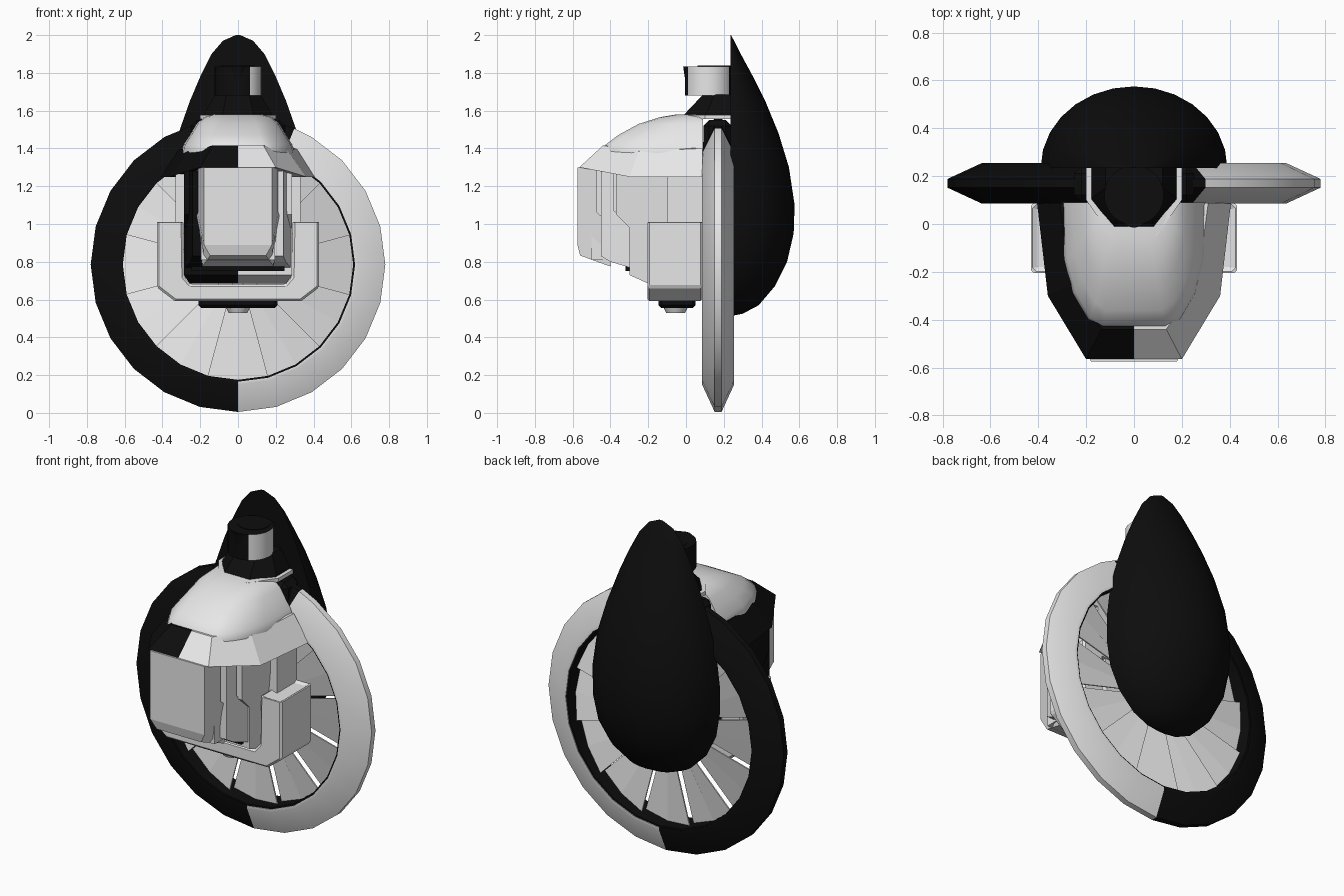
import bpy, bmesh, math

if "Cube" in bpy.data.objects:
    bpy.data.objects.remove(bpy.data.objects["Cube"])


def material(name, v):
    m = bpy.data.materials.new(name)
    m.diffuse_color = (v, v, v, 1)
    m.use_nodes = True
    m.node_tree.nodes["Principled BSDF"].inputs["Base Color"].default_value = m.diffuse_color
    return m


WHITE = material("white", 0.8)
BLACK = material("black", 0.004)
CZ, CY = 0.785, 0.17      # wheel centre


def finish(name, bm, mats, smooth=None, bevel=0):
    bmesh.ops.recalc_face_normals(bm, faces=bm.faces)
    me = bpy.data.meshes.new(name)
    bm.to_mesh(me)
    bm.free()
    ob = bpy.data.objects.new(name, me)
    bpy.context.collection.objects.link(ob)
    for m in mats:
        me.materials.append(m)
    if bevel:
        b = ob.modifiers.new("bevel", "BEVEL")
        b.width, b.segments, b.angle_limit = bevel, 1, math.radians(40)
    if smooth:
        bpy.ops.object.select_all(action="DESELECT")
        ob.select_set(True)
        bpy.context.view_layer.objects.active = ob
        bpy.ops.object.shade_smooth_by_angle(angle=math.radians(smooth))
    return ob


def loft_mesh(rings):
    """Bridge closed loops of equal length and cap both ends."""
    bm = bmesh.new()
    loops = [[bm.verts.new(p) for p in r] for r in rings]
    n = len(loops[0])
    for a, b in zip(loops, loops[1:]):
        for i in range(n):
            j = (i + 1) % n
            bm.faces.new((a[i], a[j], b[j], b[i]))
    bm.faces.new(loops[0])
    bm.faces.new(loops[-1])
    return bm


def loft(name, rings, mat, smooth=None, bevel=0):
    return finish(name, loft_mesh(rings), [mat], smooth, bevel)


def two_tone(name, rings):
    """Build the right half in white and its mirror image in black."""
    for s, side, mat in ((1, "right", WHITE), (-1, "left", BLACK)):
        bm = loft_mesh([[(s * x, y, z) for x, y, z in r] for r in rings])
        inner = [f for f in bm.faces if all(abs(v.co.x) < 1e-5 for v in f.verts)]
        bmesh.ops.delete(bm, geom=inner, context="FACES")
        finish(f"{name}_{side}", bm, [mat])


def mirrored(half, z):
    """Full loop from a half outline that does not touch x = 0."""
    return [(x, y, z) for x, y in half] + [(-x, y, z) for x, y in reversed(half)]


def box(name, x, y0, y1, z0, z1, mat, bevel=0):
    half = [(x, y1), (x, y0)]
    return loft(name, [mirrored(half, z0), mirrored(half, z1)], mat, None, bevel)


def polar(r, deg, y):
    a = math.radians(deg)
    return (r * math.sin(a), y, CZ + r * math.cos(a))


# wheel rim, split into a white arc and a black arc
RIM = [(0.62, -0.085), (0.635, -0.085), (0.78, -0.018), (0.78, 0.018),
       (0.635, 0.085), (0.62, 0.085)]
arcs = (("rim_right", [22.5] + list(range(30, 181, 15)), WHITE),
        ("rim_left", list(range(180, 376, 15)) + [382.5], BLACK))
for name, angles, mat in arcs:
    loft(name, [[polar(r, a, CY + y) for r, y in RIM] for a in angles], mat, 30)

# dark liner inside the rim
bm = bmesh.new()
liner = [[bm.verts.new(polar(r, a, CY + y)) for r, y in
          ((0.61, -0.08), (0.625, -0.08), (0.625, 0.08), (0.61, 0.08))]
         for a in range(0, 360, 15)]
for i, a in enumerate(liner):
    b = liner[(i + 1) % len(liner)]
    for k in range(4):
        m = (k + 1) % 4
        bm.faces.new((a[k], a[m], b[m], b[k]))
finish("rim_liner", bm, [BLACK], 30)

# twelve tilted plates filling the wheel
for k in range(12):
    rings = []
    for t in (0, 0.5, 1):
        a, y = 15 + 30 * (k + t), CY + 0.04 * (t - 0.5)
        rings.append([polar(0.1, a, y - 0.004), polar(0.613, a, y - 0.004),
                      polar(0.613, a, y + 0.004), polar(0.1, a, y + 0.004)])
    loft(f"wheel_plate_{k + 1}", rings, WHITE)

# rounded teardrop shell at the back: z, half width, back y
SHELL = [(2.0, 0.012, 0.238), (1.97, 0.08, 0.255), (1.9, 0.14, 0.29),
         (1.78, 0.2, 0.355), (1.65, 0.255, 0.42), (1.48, 0.315, 0.49),
         (1.3, 0.365, 0.545), (1.1, 0.39, 0.575), (0.95, 0.39, 0.57),
         (0.8, 0.365, 0.535), (0.67, 0.3, 0.47), (0.57, 0.2, 0.385),
         (0.525, 0.1, 0.3), (0.515, 0.02, 0.25)]
loft("back_shell", [[(w * math.cos(math.pi * i / 14),
                      0.235 + (b - 0.235) * math.sin(math.pi * i / 14), z)
                     for i in range(15)] for z, w, b in SHELL], BLACK, 40)

# smooth helmet dome: z, half width, front y
DOME = [(1.25, 0.29, -0.42), (1.38, 0.3, -0.435), (1.42, 0.288, -0.425),
        (1.47, 0.255, -0.36), (1.53, 0.218, -0.25), (1.565, 0.18, -0.14),
        (1.58, 0.13, -0.05)]
SIDE = [(1, 0), (0.97, 0.45), (0.85, 0.72), (0.64, 0.93), (0.45, 1)]
loft("helmet_dome", [mirrored([(w * u, 0.09 + (f - 0.09) * t) for u, t in SIDE], z)
                     for z, w, f in DOME], WHITE, 45)

# sloping brow band
two_tone("brow", [
    [(0, -0.565, 1.3), (0.2, -0.565, 1.3), (0.36, -0.3, 1.25),
     (0.405, 0.088, 1.25), (0, 0.088, 1.25)],
    [(0, -0.44, 1.415), (0.135, -0.44, 1.415), (0.265, -0.25, 1.385),
     (0.31, 0.088, 1.4), (0, 0.088, 1.4)]])


# face plate with stepped cheeks, extruded from its side profile
def face_x(y, z):
    return (0.18 + 0.314 * (y + 0.575)) * (0.8 if z < 0.85 else 1)


FACE = [(-0.575, 1.3), (-0.47, 1.3), (-0.47, 1.06), (-0.4, 1.0),
        (-0.4, 0.775), (-0.56, 0.833), (-0.575, 0.89)]
loft("face_plate", [[(s * face_x(y, z), y, z) for y, z in FACE] for s in (-1, 1)], WHITE)
box("face_filler", 0.195, -0.5, -0.36, 0.81, 1.29, WHITE)

# stepped layers behind the face
MID = [(-0.45, 1.28), (-0.38, 1.28), (-0.38, 1.07), (-0.3, 1.0),
       (-0.3, 0.77), (-0.4, 0.8), (-0.45, 0.83)]
REAR = [(-0.37, 1.28), (0.08, 1.28), (0.08, 0.685), (-0.2, 0.685),
        (-0.3, 0.73), (-0.3, 0.98), (-0.37, 1.05)]
two_tone("middle_jaw", [[(0, y, z) for y, z in MID],
                        [(0.24 + 0.25 * (y + 0.45), y, z) for y, z in MID]])
two_tone("rear_jaw", [[(0, y, z) for y, z in REAR],
                      [(0.255 if z < 0.7 else 0.287, y, z) for y, z in REAR]])
box("face_core", 0.245, -0.32, 0.0, 0.752, 1.2, BLACK)
box("head_core", 0.33, -0.1, 0.088, 0.95, 1.27, WHITE)

# U-shaped jaw guard with recessed tops
GUARD = [(0.29, 1.02), (0.43, 1.02), (0.43, 0.665), (0.335, 0.592),
         (-0.335, 0.592), (-0.43, 0.665), (-0.43, 1.02), (-0.29, 1.02),
         (-0.285, 0.72), (-0.25, 0.68), (0.25, 0.68), (0.285, 0.72)]
bm = loft_mesh([[(x, y, z) for x, z in GUARD] for y in (-0.205, 0.088)])
tops = [f for f in bm.faces if f.calc_center_median().z > 1.01]
bmesh.ops.recalc_face_normals(bm, faces=bm.faces)
bmesh.ops.inset_individual(bm, faces=tops, thickness=0.02, depth=-0.02)
finish("jaw_guard", bm, [WHITE], None, 0.012)

# lower neck and its round plug
box("neck_block", 0.21, -0.145, 0.05, 0.555, 0.62, BLACK, 0.015)


def drum(name, y, r, z0, z1, mats, r0=None, seg=24):
    rings = [[(q * math.cos(2 * math.pi * i / seg),
               y + q * math.sin(2 * math.pi * i / seg), z)
              for i in range(seg)] for q, z in ((r0 or r, z0), (r, z1))]
    bm = loft_mesh(rings)
    if len(mats) > 1:   # second colour on the right-hand wall
        bm.normal_update()
        for f in bm.faces:
            c = f.calc_center_median()
            f.material_index = int(c.x > 0.05 and len(f.verts) == 4)
    return finish(name, bm, mats, 35)


drum("neck_plug", -0.055, 0.085, 0.53, 0.6, [WHITE], 0.05)

# crest mount: pale rim, dark sloped collar, joint block
RIM_HALF = [(0.2, 0.235), (0.2, 0.1), (0.095, -0.05)]
loft("collar_rim", [mirrored(RIM_HALF, 1.555), mirrored(RIM_HALF, 1.578)], WHITE)
loft("collar", [mirrored([(0.18, 0.235), (0.18, 0.1), (0.085, -0.02)], 1.57),
                mirrored([(0.175, 0.235), (0.175, 0.11), (0.08, 0.0)], 1.59),
                mirrored([(0.12, 0.235), (0.12, 0.15), (0.06, 0.09)], 1.685)], BLACK)
box("joint_block", 0.25, 0.092, 0.24, 1.3, 1.55, BLACK, 0.03)

# crest lamp with a dark front lens
drum("lamp", 0.12, 0.125, 1.68, 1.835, [BLACK, WHITE])
drum("lamp_lens", 0.04, 0.055, 1.7, 1.833, [BLACK], 0.035)
drum("lamp_cap", 0.15, 0.09, 1.83, 1.838, [BLACK])
